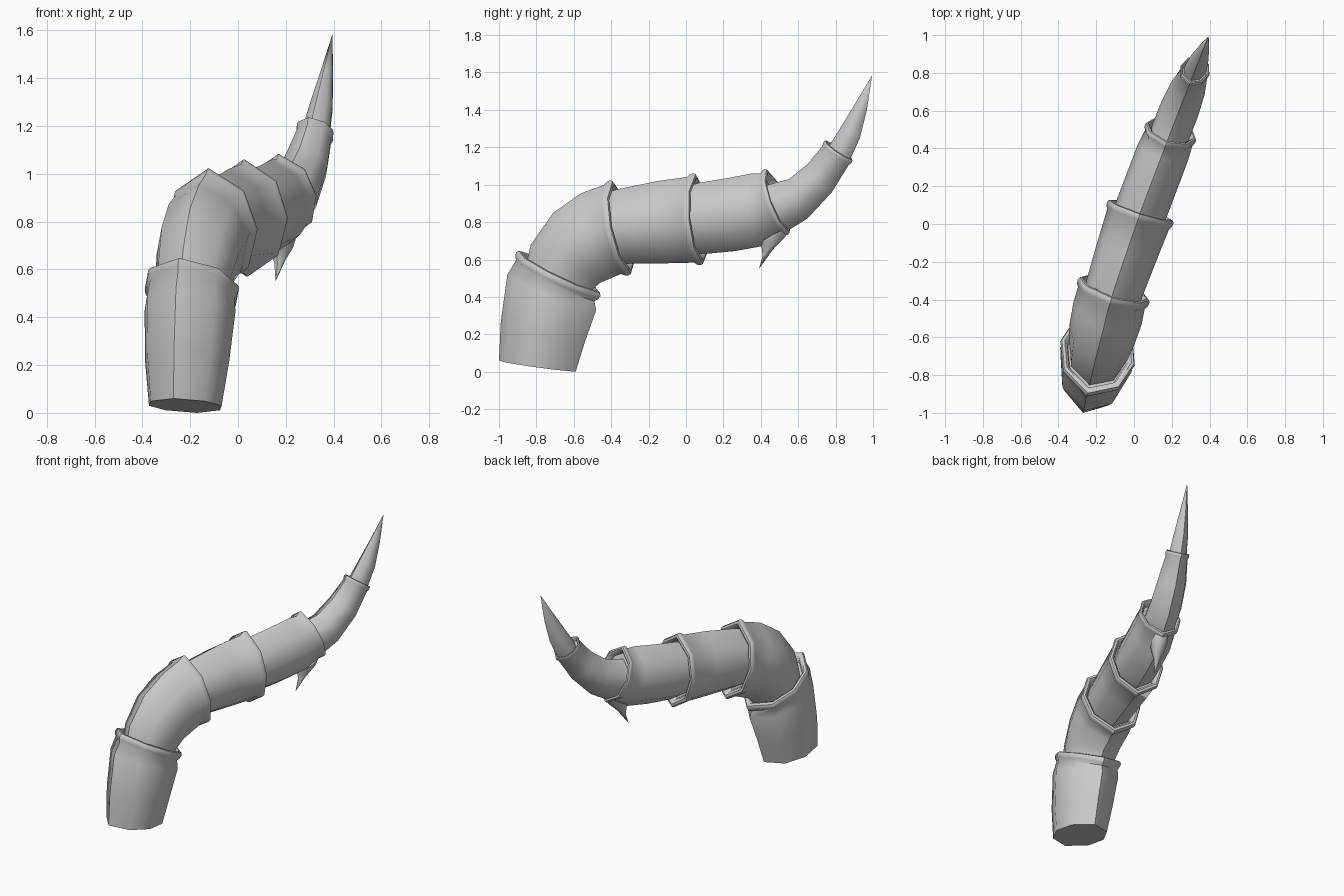
import bpy, bmesh, math
from mathutils import Vector

if "Cube" in bpy.data.objects:
    bpy.data.objects.remove(bpy.data.objects["Cube"])

# The limb bends mostly in one upright plane; this is its plan-view course (y, x)
COURSE = [(-1.0, -0.27), (-0.7, -0.20), (-0.34, -0.105), (0.08, 0.04),
          (0.49, 0.195), (0.82, 0.325), (1.0, 0.397)]
SIDE = Vector((0.95, -0.313, 0))
# Ridged eight-sided cross-section (sideways, up)
SECTION = [(0, 1), (.75, .63), (1, 0), (.75, -.63), (0, -1), (-.75, -.63), (-1, 0), (-.75, .63)]


def on_course(p):
    y, z = p
    for (y0, x0), (y1, x1) in zip(COURSE, COURSE[1:]):
        if y <= y1:
            break
    return Vector((x0 + (x1 - x0) * (y - y0) / (y1 - y0), y, z))


def frame(ring):
    top, bottom = on_course(ring[0:2]), on_course(ring[2:4])
    return (top + bottom) / 2, (top - bottom) / 2, ring[4]


def build(name, rings, rim=0.0, tip=None):
    """Loft ridged rings (top y, top z, bottom y, bottom z, half width)."""
    frames = [frame(r) for r in rings]
    if rim:
        # thick rounded lip with a recessed socket
        c, u, w = frames.pop()
        axis = u.cross(SIDE).normalized()
        if axis.dot(c - frames[-1][0]) < 0:
            axis.negate()
        for shift, s in ((-1.3, .93), (-.75, .985), (-.2, 1), (.2, .97), (.3, .9), (0, .83), (-1.0, .78)):
            frames.append((c + axis * shift * rim, u * s, w * s))
    bm = bmesh.new()
    loops = [[bm.verts.new(c + u * b + SIDE * w * a) for a, b in SECTION] for c, u, w in frames]
    n = len(SECTION)
    for lo, hi in zip(loops, loops[1:]):
        for i in range(n):
            j = (i + 1) % n
            bm.faces.new((lo[i], lo[j], hi[j], hi[i]))
    bm.faces.new(loops[0])
    if tip:
        end = bm.verts.new(on_course(tip))
        for i in range(n):
            bm.faces.new((loops[-1][i], loops[-1][(i + 1) % n], end))
    else:
        bm.faces.new(loops[-1])
    bmesh.ops.recalc_face_normals(bm, faces=bm.faces)
    mesh = bpy.data.meshes.new(name)
    bm.to_mesh(mesh)
    bm.free()
    ob = bpy.data.objects.new(name, mesh)
    bpy.context.collection.objects.link(ob)
    bpy.ops.object.select_all(action='DESELECT')
    ob.select_set(True)
    bpy.context.view_layer.objects.active = ob
    bpy.ops.object.shade_smooth_by_angle(angle=math.radians(47))


# Upright root segment
build("root_segment", [
    (-1.0, .06, -.59, 0, .16), (-.99, .27, -.54, .16, .185),
    (-.955, .52, -.48, .33, .20), (-.905, .645, -.455, .41, .207)], rim=.035)
# Elbow segment
build("elbow_segment", [
    (-.87, .5, -.54, .35, .15), (-.83, .68, -.50, .44, .165), (-.71, .85, -.46, .475, .18),
    (-.56, .955, -.39, .505, .19), (-.40, 1.025, -.30, .515, .20)], rim=.035)
# Middle segments
build("middle_segment", [
    (-.45, .95, -.36, .58, .15), (-.37, .975, -.28, .58, .155),
    (-.15, 1.02, -.10, .58, .165), (.045, 1.062, .085, .57, .185)], rim=.033)
build("spiked_segment", [
    (0, .99, .02, .64, .135), (.07, 1.01, .10, .63, .14), (.22, 1.035, .26, .645, .14),
    (.35, 1.06, .40, .67, .14), (.425, 1.085, .55, .735, .142)], rim=.028)
# Outer segment
build("outer_segment", [
    (.38, .99, .46, .73, .10), (.44, 1.0, .53, .745, .105), (.55, 1.03, .65, .82, .105),
    (.65, 1.11, .78, .96, .095), (.74, 1.235, .89, 1.125, .08)], rim=.022)
# Pointed claw
build("claw", [
    (.74, 1.16, .85, 1.08, .055), (.77, 1.215, .88, 1.14, .058), (.835, 1.32, .93, 1.25, .047),
    (.905, 1.435, .967, 1.40, .026)], tip=(.995, 1.585))
# Underside spike
build("underside_spike", [
    (.55, .77, .40, .69, .055), (.53, .72, .405, .66, .045), (.47, .66, .41, .62, .024)],
    tip=(.39, .55))
